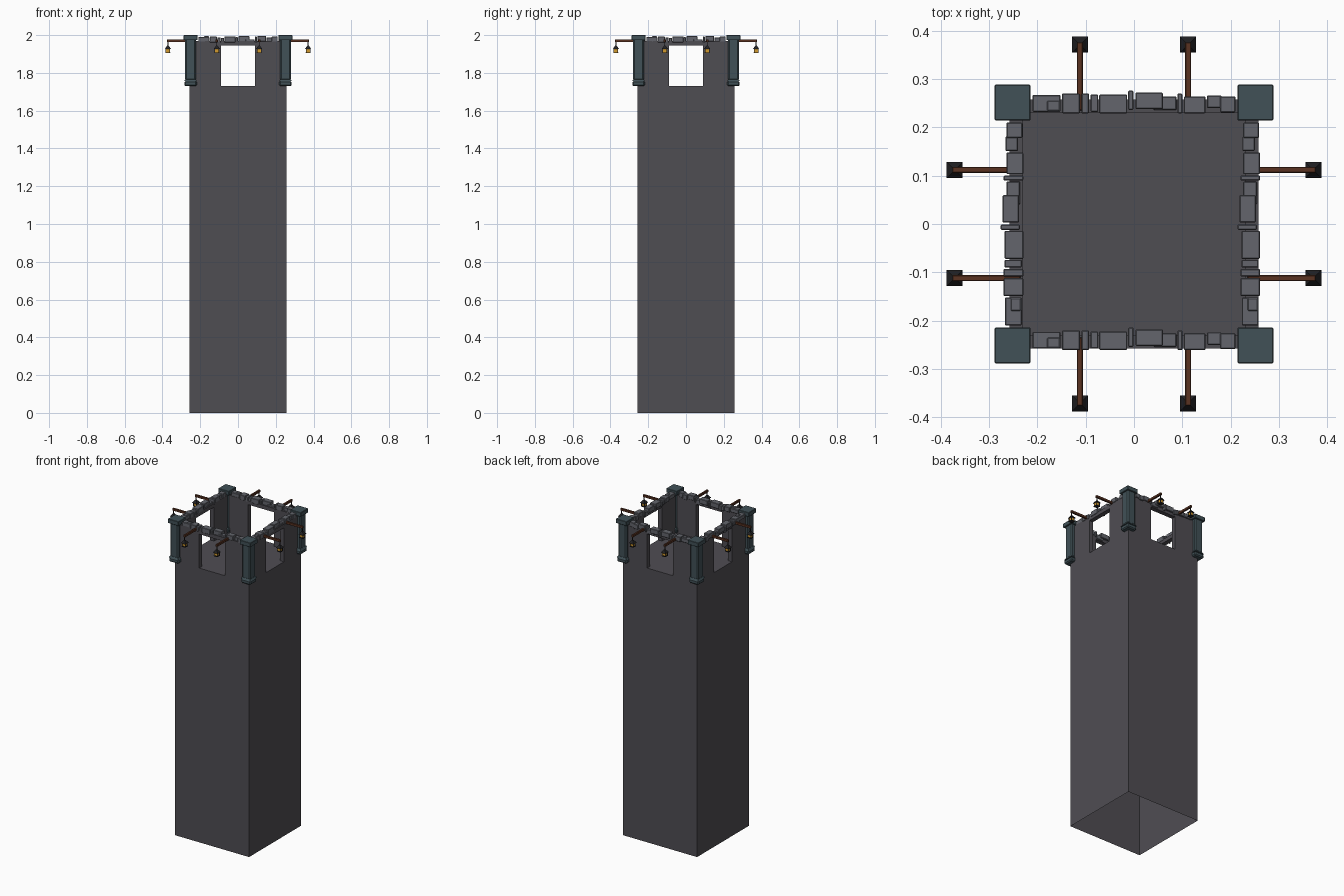
import bpy, bmesh
from math import pi
from mathutils import Matrix, Vector

if "Cube" in bpy.data.objects:
    bpy.data.objects.remove(bpy.data.objects["Cube"])


def material(name, rgb):
    m = bpy.data.materials.new(name)
    m.diffuse_color = (*rgb, 1)
    m.use_nodes = True
    m.node_tree.nodes["Principled BSDF"].inputs["Base Color"].default_value = m.diffuse_color
    return m


WALL = material("wall_grey", (0.078, 0.074, 0.086))
BRICK = material("brick_grey", (0.125, 0.13, 0.15))
TEAL = material("teal_stone", (0.052, 0.082, 0.095))
WOOD = material("wood", (0.10, 0.032, 0.015))
IRON = material("iron", (0.015, 0.015, 0.017))
GLOW = material("lamp_glow", (0.65, 0.33, 0.03))


def finish(name, bm, mat):
    bmesh.ops.recalc_face_normals(bm, faces=bm.faces)
    me = bpy.data.meshes.new(name)
    bm.to_mesh(me)
    bm.free()
    me.materials.append(mat)
    ob = bpy.data.objects.new(name, me)
    bpy.context.collection.objects.link(ob)
    return ob


def add_box(bm, lo, hi, bevel=0, top=1.0):
    """Box between two corners; top scales the upper face, bevel rounds edges."""
    lo, hi = Vector(lo), Vector(hi)
    size, mid = hi - lo, (lo + hi) / 2
    verts = bmesh.ops.create_cube(bm, size=1)["verts"]
    for v in verts:
        k = top if v.co.z > 0 else 1
        v.co = Vector((v.co.x * size.x * k, v.co.y * size.y * k, v.co.z * size.z)) + mid
    if bevel:
        edges = list({e for v in verts for e in v.link_edges})
        bmesh.ops.bevel(bm, geom=edges, offset=bevel, segments=1, affect='EDGES')


def four_sides(build):
    """Runs build for one side (facing +y), then repeats it round the tower."""
    bm = bmesh.new()
    build(bm)
    geom = bm.verts[:] + bm.edges[:] + bm.faces[:]
    for i in (1, 2, 3):
        dup = bmesh.ops.duplicate(bm, geom=geom)["geom"]
        bmesh.ops.rotate(bm, verts=[g for g in dup if isinstance(g, bmesh.types.BMVert)],
                         cent=(0, 0, 0), matrix=Matrix.Rotation(i * pi / 2, 3, 'Z'))
    return bm


# Tower wall: thin open shaft, thick storey with one window per side
OUT, INN, WIN, SILL, HEAD, TOP = 0.258, 0.23, 0.09, 1.73, 1.944, 1.968


def wall_side(bm):
    def quad(*pts):
        bm.faces.new([bm.verts.new(p) for p in pts])
    xo, xi = (-OUT, -WIN, WIN, OUT), (-INN, -WIN, WIN, INN)
    for y, xs, zs in ((OUT, xo, (0, SILL, HEAD, TOP)), (INN, xi, (SILL, SILL, HEAD, TOP))):
        for i in range(3):
            for j in range(3):
                a, b, c, d = xs[i], xs[i + 1], zs[j], zs[j + 1]
                if (i, j) != (1, 1) and d > c:
                    quad((a, y, c), (b, y, c), (b, y, d), (a, y, d))
    for i in range(3):
        quad((xo[i], OUT, TOP), (xo[i + 1], OUT, TOP), (xi[i + 1], INN, TOP), (xi[i], INN, TOP))
    for x in (-WIN, WIN):
        quad((x, INN, SILL), (x, OUT, SILL), (x, OUT, HEAD), (x, INN, HEAD))
    for z in (SILL, HEAD):
        quad((-WIN, INN, z), (WIN, INN, z), (WIN, OUT, z), (-WIN, OUT, z))


bm = four_sides(wall_side)
bmesh.ops.remove_doubles(bm, verts=bm.verts, dist=1e-5)
finish("tower_wall", bm, WALL)

# Floor of the lookout room
bm = bmesh.new()
bm.faces.new([bm.verts.new((x, y, SILL)) for x, y in
              ((-INN, -INN), (INN, -INN), (INN, INN), (-INN, INN))])
finish("room_floor", bm, WALL)

# Irregular coping bricks: x0, x1, y0, y1, z0, z1 for one row
BRICKS = [
    (-.210, -.152, .232, .267, 1.965, 1.990), (-.180, -.153, .234, .255, 1.970, 1.994),
    (-.149, -.112, .229, .270, 1.962, 1.992), (-.109, -.093, .229, .270, 1.960, 1.988),
    (-.090, -.074, .232, .268, 1.955, 1.985), (-.072, -.014, .229, .268, 1.962, 1.993),
    (-.012, -.001, .236, .276, 1.952, 1.990), (.003, .060, .238, .272, 1.964, 1.994),
    (.040, .088, .236, .264, 1.950, 1.978), (.090, .100, .229, .270, 1.960, 1.992),
    (.103, .148, .229, .264, 1.966, 1.995), (.151, .181, .240, .266, 1.958, 1.988),
    (.178, .210, .231, .264, 1.964, 1.992),
]
# Opposite rows are copies shifted across, not mirrored
for name, shift, turn in (("back", 0, 0), ("front", -.49, 0), ("left", 0, 1), ("right", -.49, 1)):
    bm = bmesh.new()
    for x0, x1, y0, y1, z0, z1 in BRICKS:
        add_box(bm, (x0, y0 + shift, z0), (x1, y1 + shift, z1), 0.002)
    bm.transform(Matrix.Rotation(turn * pi / 2, 4, 'Z'))
    finish(name + "_coping_bricks", bm, BRICK)

# Corner pillars: base, chamfered shaft and square cap
C = 0.251


def block(bm, half, z0, z1, bevel=0, top=1.0):
    add_box(bm, (C - half, C - half, z0), (C + half, C + half, z1), bevel, top)


def pillar(bm):
    block(bm, 0.033, 1.73, 1.757, 0.006)
    block(bm, 0.033, 1.757, 1.766, 0, 0.86)
    block(bm, 0.0285, 1.76, 1.98, 0.007)
    block(bm, 0.0372, 1.973, 2.0, 0.002)


finish("corner_pillars", four_sides(pillar), TEAL)

# Lantern beams and hanging lanterns, two per side
LX, LY = 0.112, 0.371


def pair(*parts):
    """Boxes centred on each lantern: half width, z0, z1, top scale, dx, dy."""
    def build(bm):
        for s in (-LX, LX):
            for h, z0, z1, top, dx, dy in parts:
                add_box(bm, (s + dx - h, LY + dy - h, z0), (s + dx + h, LY + dy + h, z1), 0, top)
    return four_sides(build)


def beams(bm):
    for s in (-LX, LX):
        add_box(bm, (s - .006, .235, 1.963), (s + .006, .376, 1.978), 0.0015)


finish("lantern_beams", four_sides(beams), WOOD)
posts = [(.0015, 1.908, 1.928, 1, i * .0105, j * .0105) for i in (-1, 1) for j in (-1, 1)]
finish("lantern_frames", pair((.0165, 1.927, 1.944, .25, 0, 0), (.013, 1.904, 1.909, 1, 0, 0),
                              (.002, 1.942, 1.965, 1, 0, 0), *posts), IRON)
finish("lantern_lights", pair((.0095, 1.908, 1.928, 1, 0, 0)), GLOW)
